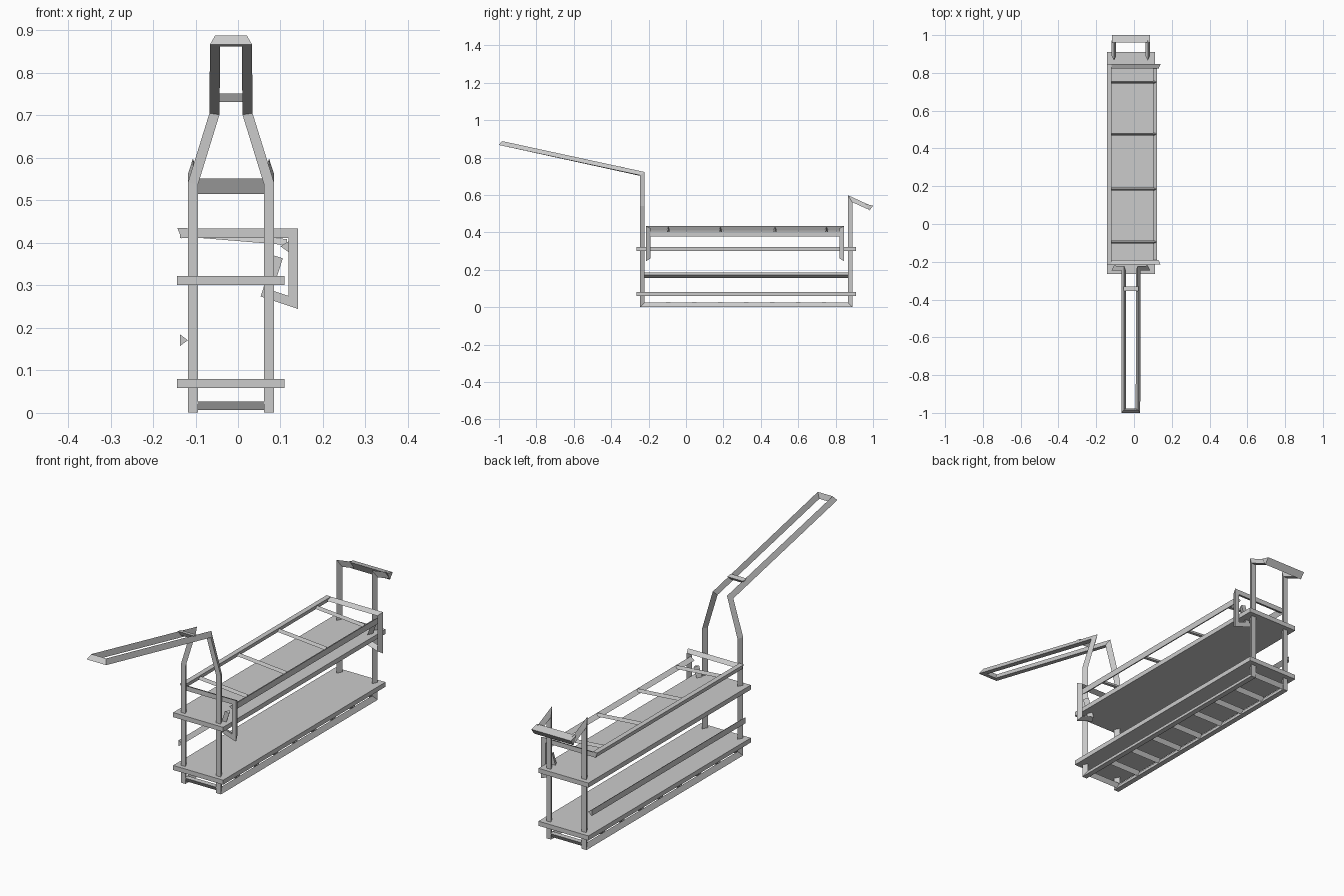
import bpy, bmesh
from mathutils import Vector as V

if "Cube" in bpy.data.objects:
    bpy.data.objects.remove(bpy.data.objects["Cube"])

CX = -0.0165          # centre line of the tube frame
W, D = 0.024, 0.024   # width and depth of the triangular tubes


def finish(name, bm):
    bmesh.ops.recalc_face_normals(bm, faces=bm.faces)
    me = bpy.data.meshes.new(name)
    bm.to_mesh(me)
    bm.free()
    ob = bpy.data.objects.new(name, me)
    bpy.context.collection.objects.link(ob)
    return ob


def tube(name, path, ups, w=W, d=D, cap_start=True):
    """Mitred triangular tube; ups holds the ridge direction of each segment."""
    pts = [V(p) for p in path]
    dirs = [(b - a).normalized() for a, b in zip(pts, pts[1:])]
    secs = []
    for t, u in zip(dirs, ups):
        u = V(u)
        u = (u - t * u.dot(t)).normalized()
        s = t.cross(u)
        secs.append([s * w / 2 - u * d / 2, -s * w / 2 - u * d / 2, u * d / 2])
    bm = bmesh.new()
    rings = []
    last = len(dirs) - 1
    for i, p in enumerate(pts):
        segs = sorted({max(i - 1, 0), min(i, last)})
        n = sum((dirs[k] for k in segs), V()).normalized()
        ring = []
        for j in range(3):
            proj = [secs[k][j] - dirs[k] * (secs[k][j].dot(n) / dirs[k].dot(n)) for k in segs]
            ring.append(bm.verts.new(p + sum(proj, V()) / len(proj)))
        rings.append(ring)
    for a, b in zip(rings, rings[1:]):
        for j in range(3):
            k = (j + 1) % 3
            bm.faces.new((a[j], a[k], b[k], b[j]))
    if cap_start:
        bm.faces.new(rings[0])
    bm.faces.new(rings[-1])
    return finish(name, bm)


def prism(name, section, axis, lo, hi):
    """Extrude a cross-section along x (section is y,z) or y (section is x,z)."""
    bm = bmesh.new()
    ends = []
    for e in (lo, hi):
        ends.append([bm.verts.new((e, a, b) if axis == 'x' else (a, e, b)) for a, b in section])
    n = len(section)
    for j in range(n):
        k = (j + 1) % n
        bm.faces.new((ends[0][j], ends[0][k], ends[1][k], ends[1][j]))
    for e in ends:
        bm.faces.new(e)
    return finish(name, bm)


# main frame: front handle, posts, bottom rails and rear arms, mirrored
up = (0, 0.21, 0.98)
frame = tube("main_frame", [
    (0, -0.986, 0.876), (-0.0375, -0.986, 0.876), (-0.0375, -0.233, 0.713),
    (-0.0895, -0.233, 0.54), (-0.0895, -0.233, 0.0125), (-0.0895, 0.877, 0.0125),
    (-0.0895, 0.877, 0.58), (-0.0895, 0.975, 0.535)],
    [up, up, (0, 1, 0), (0, 1, 0), (0, 0, 1), (0, -1, 0), (0, 0.42, 0.91)],
    cap_start=False)
frame.location.x = CX
mirror = frame.modifiers.new("mirror", 'MIRROR')
mirror.merge_threshold = 0.0001

# rear grip and the small bar across the front handle
prism("rear_grip", [(1.0, 0.542), (0.96, 0.552), (0.98, 0.515)], 'x', CX - 0.1, CX + 0.1)
prism("handle_crossbar", [(-0.356, 0.752), (-0.332, 0.748), (-0.346, 0.732)],
      'x', CX - 0.04, CX + 0.04)

# ladder bars between the bottom rails
for i in range(9):
    y = -0.233 + i * 1.11 / 8
    prism("bottom_bar", [(y - 0.012, 0.027), (y + 0.012, 0.027), (y, 0.007)],
          'x', CX - 0.085, CX + 0.085)

# two flat shelves
for name, z in (("lower_shelf", 0.059), ("upper_shelf", 0.301)):
    prism(name, [(-0.143, z), (0.11, z), (0.11, z + 0.021), (-0.143, z + 0.021)],
          'y', -0.265, 0.91)

# side rail between the shelves
prism("middle_side_rail", [(-0.137, 0.185), (-0.137, 0.157), (-0.118, 0.171)],
      'y', -0.233, 0.877)

# top basket: long rails, hooked end bars and cross slats
prism("basket_left_rail", [(-0.143, 0.435), (-0.12, 0.435), (-0.132, 0.41)],
      'y', -0.215, 0.845)
prism("basket_right_rail", [(0.121, 0.405), (0.121, 0.377), (0.1, 0.392)],
      'y', -0.205, 0.835)
for name, y, inward in (("front_hook", -0.203, 1), ("rear_hook", 0.834, -1)):
    tube(name, [(-0.136, y, 0.4225), (0.13, y, 0.4225), (0.13, y, 0.26),
                (0.067, y, 0.281), (0.095, y, 0.367)], [(0, inward, 0)] * 4, w=0.022)
for y in (-0.095, 0.185, 0.476, 0.751):
    tube("basket_slat", [(-0.13, y, 0.422), (0.115, y, 0.402)], [(0, 0, 1)], w=0.014, d=0.014)
